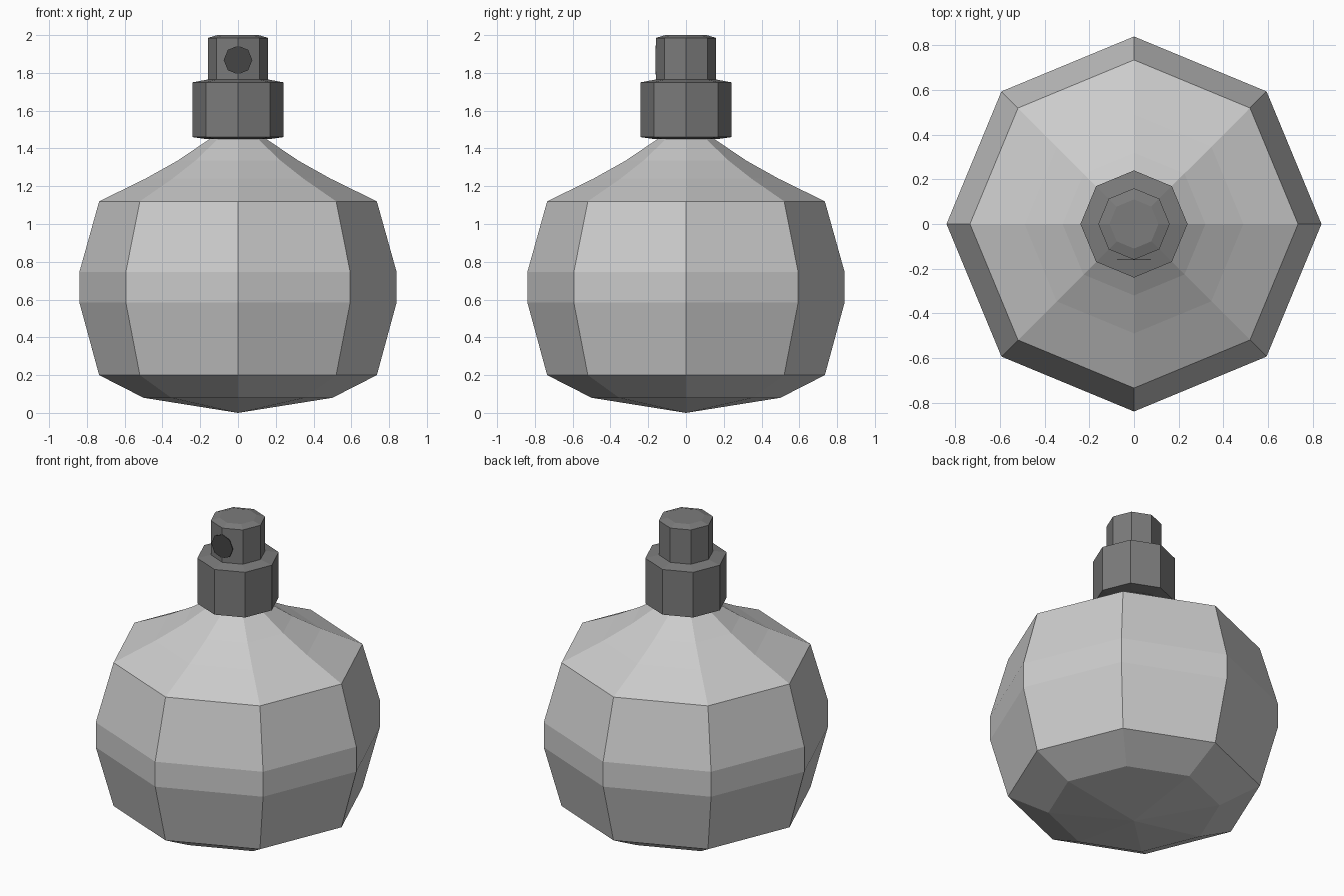
import bpy, bmesh
from math import cos, sin, pi

if "Cube" in bpy.data.objects:
    bpy.data.objects.remove(bpy.data.objects["Cube"])

SIDES = 8


def lathe(name, profile):
    """Revolve (radius, z) points around z; radius 0 makes a pole."""
    bm = bmesh.new()
    rings = []
    for r, z in profile:
        n = SIDES if r > 0 else 1
        rings.append([bm.verts.new((r * cos(2 * pi * i / SIDES), r * sin(2 * pi * i / SIDES), z))
                      for i in range(n)])
    for a, b in zip(rings, rings[1:]):
        for i in range(SIDES):
            j = (i + 1) % SIDES
            quad = [a[i % len(a)], a[j % len(a)], b[j % len(b)], b[i % len(b)]]
            bm.faces.new(list(dict.fromkeys(quad)))
    return finish(name, bm)


def finish(name, bm):
    bmesh.ops.recalc_face_normals(bm, faces=bm.faces)
    mesh = bpy.data.meshes.new(name)
    bm.to_mesh(mesh)
    bm.free()
    obj = bpy.data.objects.new(name, mesh)
    bpy.context.collection.objects.link(obj)
    return obj


def paint(obj, name, grey):
    mat = bpy.data.materials.get(name) or bpy.data.materials.new(name)
    mat.diffuse_color = (grey, grey, grey, 1)
    mat.use_nodes = True
    mat.node_tree.nodes["Principled BSDF"].inputs["Base Color"].default_value = mat.diffuse_color
    obj.data.materials.append(mat)


# Round flask with sloping shoulder
lathe("flask_body", [(0, 0), (0.5, 0.08), (0.735, 0.2), (0.84, 0.585), (0.84, 0.745),
                     (0.735, 1.12), (0.49, 1.24), (0.32, 1.335), (0.15, 1.45), (0, 1.45)])

# Collar around the neck
collar = lathe("collar", [(0, 1.45), (0.17, 1.45), (0.24, 1.46), (0.24, 1.75), (0.16, 1.765), (0, 1.765)])

# Push-down spray head
head = lathe("spray_head", [(0, 1.76), (0.16, 1.76), (0.16, 1.985), (0.11, 2.0), (0, 2.0)])

# Thin nozzle disc on the front of the head
bm = bmesh.new()
bmesh.ops.create_cone(bm, cap_ends=True, segments=SIDES, radius1=0.076, radius2=0.076, depth=0.004)
nozzle = finish("nozzle_disc", bm)
nozzle.rotation_euler = (pi / 2, 0, 0)
nozzle.location = (0, -0.16, 1.868)

paint(collar, "dark_plastic", 0.2)
paint(head, "dark_plastic", 0.2)
paint(nozzle, "nozzle_black", 0.06)
